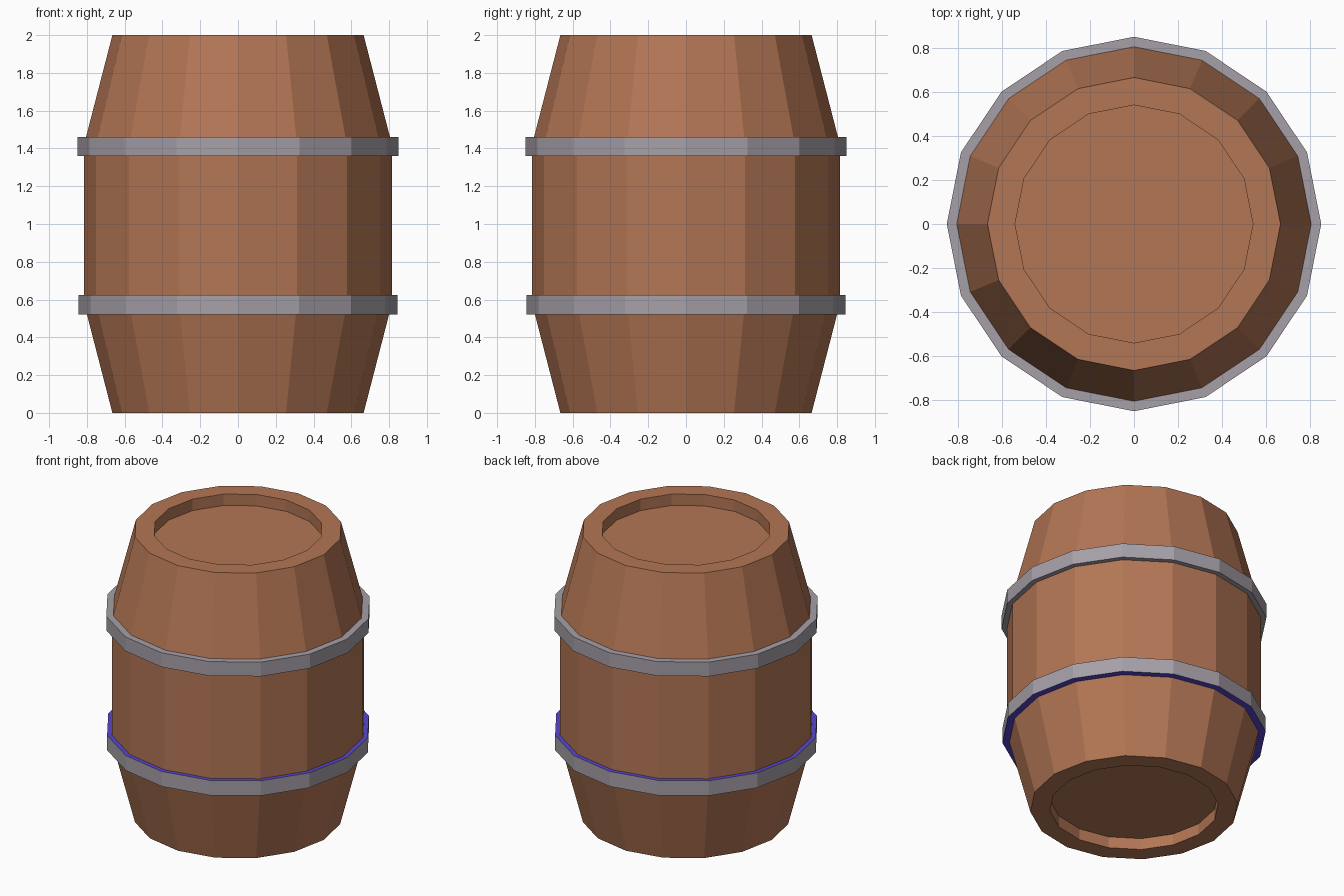
import bpy, bmesh
from math import cos, sin, tau

if "Cube" in bpy.data.objects:
    bpy.data.objects.remove(bpy.data.objects["Cube"])

SIDES = 16


def material(name, rgb):
    m = bpy.data.materials.new(name)
    m.diffuse_color = (*rgb, 1)
    m.use_nodes = True
    m.node_tree.nodes["Principled BSDF"].inputs["Base Color"].default_value = m.diffuse_color
    return m


def lathe(name, profile, mats, closed=False):
    """Revolve (radius, z) points; closed joins last ring to first, else both ends are capped."""
    bm = bmesh.new()
    rings = [[bm.verts.new((r * cos(tau * i / SIDES), r * sin(tau * i / SIDES), z))
              for i in range(SIDES)] for r, z in profile]
    pairs = list(zip(rings, rings[1:]))
    if closed:
        pairs.append((rings[-1], rings[0]))
    else:
        bm.faces.new(rings[0])
        bm.faces.new(rings[-1])
    for a, b in pairs:
        for i in range(SIDES):
            j = (i + 1) % SIDES
            bm.faces.new((a[i], a[j], b[j], b[i]))
    bmesh.ops.recalc_face_normals(bm, faces=bm.faces)
    # Second material, when given, colours the flat edges
    for f in bm.faces:
        if len(mats) > 1 and abs(f.normal.z) > 0.9:
            f.material_index = 1
    mesh = bpy.data.meshes.new(name)
    bm.to_mesh(mesh)
    bm.free()
    for m in mats:
        mesh.materials.append(m)
    obj = bpy.data.objects.new(name, mesh)
    bpy.context.collection.objects.link(obj)
    return obj


def hoop(name, r, z0, z1, mats):
    return lathe(name, [(0.79, z0), (r, z0), (r, z1), (0.79, z1)], mats, closed=True)


wood = material("wood", (0.45, 0.18, 0.09))
metal = material("metal", (0.38, 0.35, 0.39))
blue = material("blue_edge", (0.10, 0.06, 0.62))

# Wooden body with recessed lids at both ends
lathe("barrel_body", [(0.54, 0.08), (0.54, 0), (0.665, 0), (0.815, 0.58),
                      (0.815, 1.42), (0.665, 2), (0.54, 2), (0.54, 1.92)], [wood])

# Metal hoops
hoop("upper_hoop", 0.85, 1.36, 1.46, [metal])
hoop("lower_hoop", 0.845, 0.52, 0.625, [metal, blue])
